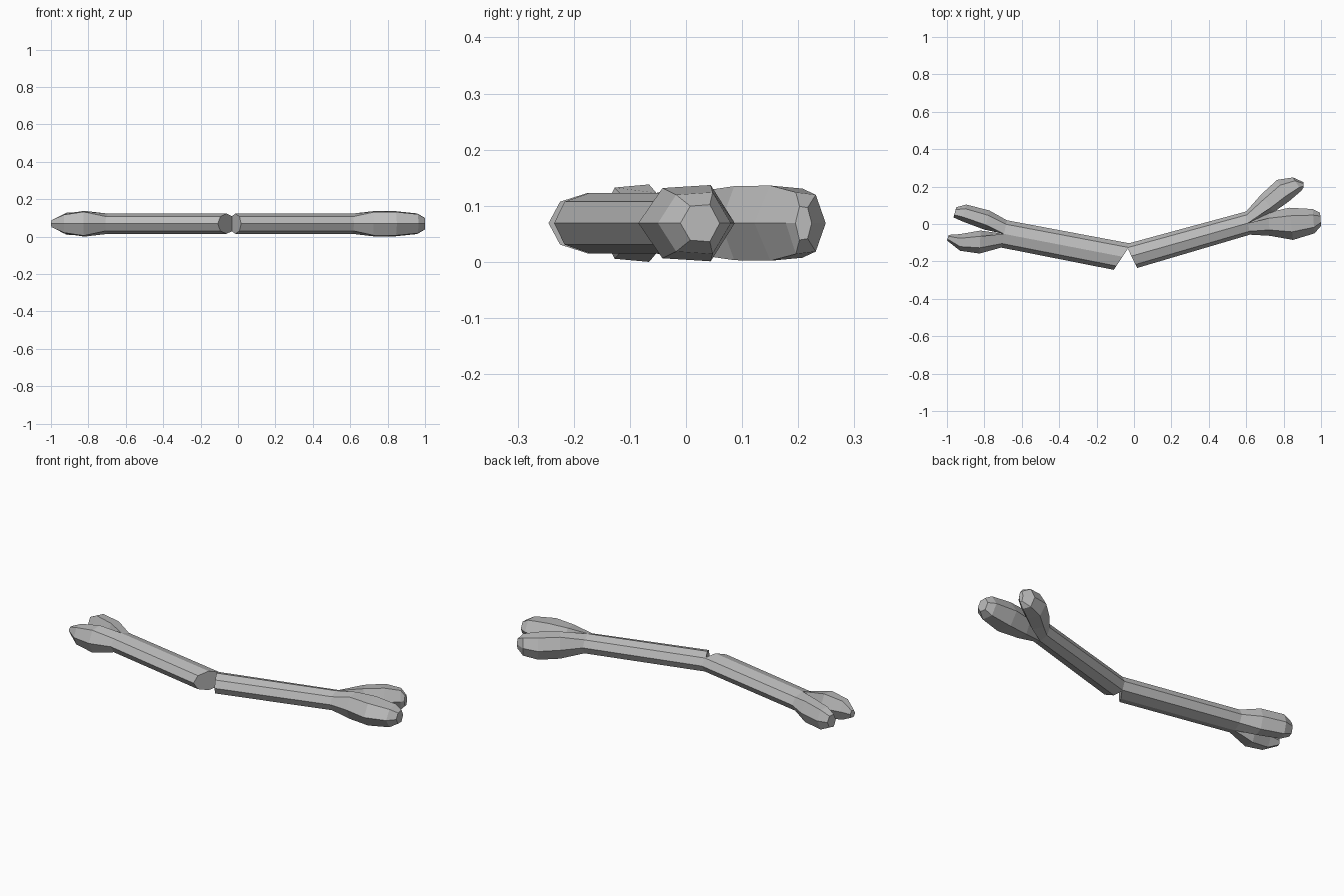
import bpy, bmesh
from math import cos, sin, pi
from mathutils import Vector

cube = bpy.data.objects.get("Cube")
if cube:
    bpy.data.objects.remove(cube)

MID = 0.069          # height of the bone's axis
SHAFT_H = 0.054      # half height of the shaft

bone_grey = bpy.data.materials.new("bone_grey")
bone_grey.use_nodes = True
colour = (0.5, 0.5, 0.5, 1)
bone_grey.diffuse_color = colour
bone_grey.node_tree.nodes["Principled BSDF"].inputs["Base Color"].default_value = colour


def ring(bm, outer, inner, half_height, profile):
    """Ring of vertices between two plan points, shaped by (side, height) pairs."""
    outer, inner = Vector(outer), Vector(inner)
    centre, side = (outer + inner) / 2, (outer - inner) / 2
    return [bm.verts.new((*(centre + side * s), MID + half_height * h)) for s, h in profile]


def bridge(bm, a, b):
    for i in range(len(a)):
        j = (i + 1) % len(a)
        bm.faces.new((a[i], a[j], b[j], b[i]))


OCTAGON = [(cos(k * pi / 4), sin(k * pi / 4)) for k in range(8)]
HEXAGON = [(-0.5, 1), (0.5, 0.92), (1, 0), (0.5, -0.92), (-0.5, -1), (-1, 0)]


def bone_half(name, cut, fork, back_lobe, front_lobe):
    bm = bmesh.new()
    # shaft with a slanted broken end
    broken = ring(bm, *cut, SHAFT_H, OCTAGON)
    neck = ring(bm, *fork, SHAFT_H, OCTAGON)
    bm.faces.new(broken)
    bridge(bm, broken, neck)
    # two knuckles, each growing out of half of the neck
    middle = (Vector(fork[0]) + Vector(fork[1])) / 2
    crotch = bm.verts.new((*middle, MID))
    for picks, stations in (((2, 1, 0, 7, 6), back_lobe), ((2, 3, 4, 5, 6), front_lobe)):
        last = [neck[i] for i in picks] + [crotch]
        for outer, inner, half_height in stations:
            new = ring(bm, outer, inner, half_height, HEXAGON)
            bridge(bm, last, new)
            last = new
        bm.faces.new(last)
    bmesh.ops.recalc_face_normals(bm, faces=bm.faces)
    mesh = bpy.data.meshes.new(name)
    bm.to_mesh(mesh)
    bm.free()
    mesh.materials.append(bone_grey)
    bpy.context.collection.objects.link(bpy.data.objects.new(name, mesh))


bone_half(
    "right_bone_half",
    ((-0.015, -0.105), (-0.108, -0.245)),
    ((-0.68, 0.02), (-0.71, -0.126)),
    [((-0.773, 0.072), (-0.80, -0.03), 0.064),
     ((-0.896, 0.104), (-0.92, 0.015), 0.060),
     ((-0.95, 0.09), (-0.965, 0.035), 0.035)],
    [((-0.826, -0.158), (-0.82, -0.035), 0.069),
     ((-0.93, -0.143), (-0.93, -0.054), 0.052),
     ((-1.0, -0.088), (-0.99, -0.058), 0.020)])

bone_half(
    "left_bone_half",
    ((-0.045, -0.108), (0.017, -0.235)),
    ((0.60, 0.067), (0.62, -0.057)),
    [((0.68, 0.158), (0.745, 0.062), 0.066),
     ((0.765, 0.236), (0.83, 0.122), 0.067),
     ((0.85, 0.249), (0.895, 0.178), 0.055),
     ((0.905, 0.224), (0.906, 0.195), 0.030)],
    [((0.725, -0.063), (0.72, 0.062), 0.067),
     ((0.85, -0.085), (0.83, 0.087), 0.068),
     ((0.965, -0.05), (0.955, 0.08), 0.055),
     ((1.0, -0.01), (0.995, 0.06), 0.033)])
